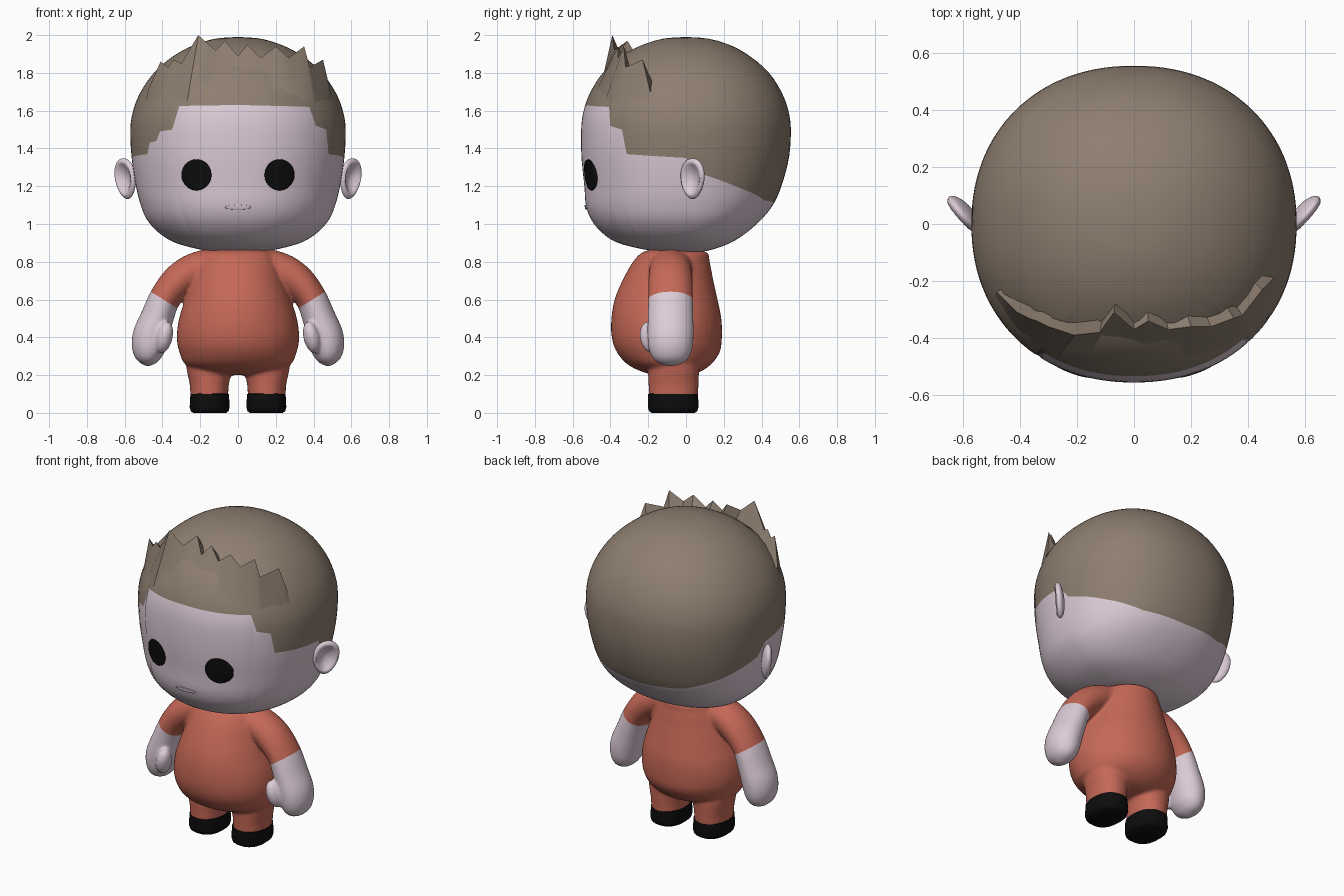
import bpy, bmesh, math
from mathutils import Vector

cube = bpy.data.objects.get("Cube")
if cube:
    bpy.data.objects.remove(cube)


def material(name, r, g, b):
    m = bpy.data.materials.new(name)
    m.use_nodes = True
    m.diffuse_color = (r, g, b, 1)
    m.node_tree.nodes["Principled BSDF"].inputs["Base Color"].default_value = (r, g, b, 1)
    return m


SKIN = material("pale_skin", .72, .60, .68)
HAIR = material("brown_hair", .27, .21, .163)
RED = material("red_cloth", .56, .138, .093)
BLACK = material("black", .004, .004, .004)


def sample(rows, u):
    """Smooth curve through rows, u from 0 to 1."""
    n = len(rows) - 1
    i = min(int(u * n), n - 1)
    t = u * n - i
    quad = zip(rows[max(i - 1, 0)], rows[i], rows[i + 1], rows[min(i + 2, n)])
    return [b + .5 * t * (c - a + t * (2*a - 5*b + 4*c - d + t * (3*(b - c) + d - a)))
            for a, b, c, d in quad]


def resample(rows, count):
    return [sample(rows, i / count) for i in range(count + 1)]


def ring_point(row, angle, cx=0, cy=0, power=1):
    """Point on a rounded section; angle 0 is the front, positive toward +x."""
    z, half, front, back = row
    s, c = math.sin(angle), math.cos(angle)
    x = math.copysign(abs(s) ** power, s) * half
    y = -front * c ** power if c > 0 else back * (-c) ** power
    return Vector((cx + x, cy + y, z))


def loft(bm, rings, closed=True):
    """Skin a list of point rings; returns faces row by row."""
    vs = [[bm.verts.new(p) for p in r] for r in rings]
    n = len(vs[0])
    return [[bm.faces.new((a[j], a[(j + 1) % n], b[(j + 1) % n], b[j]))
             for j in range(n if closed else n - 1)] for a, b in zip(vs, vs[1:])]


def section_loft(bm, rows, cx=0, cy=0, power=1, sides=48):
    loft(bm, [[ring_point(r, math.tau * j / sides, cx, cy, power) for j in range(sides)]
              for r in rows])


def finish(name, bm, mats, angle=60):
    bmesh.ops.remove_doubles(bm, verts=bm.verts, dist=.0003)
    bmesh.ops.recalc_face_normals(bm, faces=bm.faces)
    me = bpy.data.meshes.new(name)
    bm.to_mesh(me)
    bm.free()
    for m in mats:
        me.materials.append(m)
    me.polygons.foreach_set("use_smooth", [True] * len(me.polygons))
    me.set_sharp_from_angle(angle=math.radians(angle))
    ob = bpy.data.objects.new(name, me)
    bpy.context.collection.objects.link(ob)
    return ob


# Head profile: height, half width, front depth, back depth
HEAD = [(.85, 0, 0, 0), (.852, .1, .1, .07), (.865, .2, .22, .14), (.9, .33, .36, .235),
        (.95, .415, .44, .315), (1.02, .48, .5, .395), (1.1, .515, .53, .46),
        (1.2, .54, .538, .505), (1.35, .563, .553, .545), (1.5, .57, .555, .555),
        (1.6, .555, .542, .542), (1.7, .515, .505, .505), (1.8, .445, .44, .44),
        (1.88, .355, .35, .35), (1.94, .25, .25, .25), (1.98, .125, .125, .125), (1.99, 0, 0, 0)]
POWER = .93


def head_u(z):
    lo, hi = 0, 1
    for _ in range(30):
        mid = (lo + hi) / 2
        lo, hi = (mid, hi) if sample(HEAD, mid)[0] < z else (lo, mid)
    return lo


def head_front(x, z, lift):
    _, half, front, _ = sample(HEAD, head_u(z))
    e = 2 / POWER
    return Vector((x, -front * (1 - abs(x / half) ** e) ** (1 / e) - lift, z))


# Stepped hairline: angle from the front in degrees, height
BACK_LINE = [(57, 1.37), (90, 1.35), (96, 1.27), (123, 1.19), (150, 1.125), (180, 1.11)]
LINES = {1: [(0, 1.63), (42, 1.62), (45, 1.52), (54, 1.5)] + BACK_LINE,
         -1: [(0, 1.63), (33, 1.625), (36, 1.5), (45, 1.49), (48, 1.44), (54, 1.43)] + BACK_LINE}


def hairline(deg):
    line = LINES[1 if deg >= 0 else -1]
    for (a, za), (b, zb) in zip(line, line[1:]):
        if abs(deg) <= b:
            return za + (zb - za) * (abs(deg) - a) / (b - a)


# Head: face rows run up to the hairline, hair rows from there to the crown
bm = bmesh.new()
ROWS = 30
degs = range(-180, 180, 3)
starts = [head_u(hairline(d)) for d in degs]
rings = []
for k in range(2 * ROWS + 1):
    t = k / ROWS
    rings.append([ring_point(sample(HEAD, s * t if t <= 1 else s + (1 - s) * (t - 1)),
                             math.radians(d), power=POWER) for d, s in zip(degs, starts)])
for k, row in enumerate(loft(bm, rings)):
    for f in row:
        f.material_index = int(k >= ROWS)
finish("head", bm, [SKIN, HAIR], 180)

# Jagged fringe: tips and valleys, rising off the forehead and closing on the dome
TIPS = [(-.48, -.24, 1.70), (-.41, -.31, 1.86), (-.37, -.33, 1.83), (-.34, -.34, 1.87),
        (-.3, -.36, 1.85), (-.21, -.39, 2.0), (-.12, -.38, 1.92), (-.07, -.31, 1.97),
        (0, -.37, 1.89), (.05, -.34, 1.95), (.12, -.37, 1.88), (.2, -.36, 1.94),
        (.27, -.36, 1.88), (.35, -.33, 1.94), (.38, -.32, 1.83), (.45, -.23, 1.87),
        (.49, -.19, 1.70)]
bm = bmesh.new()
base, top, rear = [], [], []
for x, y, z in TIPS:
    base.append(ring_point(sample(HEAD, head_u(1.645)), math.atan2(x, -y), power=POWER))
    top.append(Vector((x, y, z)))
    bx, by = x * .92, y * .86
    dome = math.sqrt(max(0, 1 - (bx / .57) ** 2 - (by / .56) ** 2))
    rear.append(Vector((bx, by, 1.42 + .55 * dome)))
loft(bm, [base, top, rear], closed=False)
finish("hair_fringe", bm, [HAIR], 35)


# Eyes and mouth: thin plates following the face
def face_plate(name, cx, cz, rx, rz, mat):
    bm = bmesh.new()
    rings = []
    for r, lift in ((0, .008), (.35, .008), (.7, .008), (.97, .007), (1, -.003)):
        rings.append([head_front(cx + rx * r * math.cos(a), cz + rz * r * math.sin(a), lift)
                      for a in (math.tau * j / 36 for j in range(36))])
    loft(bm, rings)
    finish(name, bm, [mat])


face_plate("mouth", 0, 1.088, .07, .012, SKIN)

for side, label in ((1, "left"), (-1, "right")):
    face_plate(label + "_eye", side * .22, 1.26, .08, .083, BLACK)

    # Ear: flattened ball with a hollowed front, turned outward
    bm = bmesh.new()
    bmesh.ops.create_uvsphere(bm, u_segments=32, v_segments=24, radius=1)
    turn = math.radians(-40)
    for v in bm.verts:
        n, w, h = v.co
        rim = math.hypot(w, h)
        if n > 0 and rim < .8:
            n -= 1.5 * (1 - (rim / .8) ** 2)
        n, w, h = n * .032, w * (.078 + .012 * h), h * .108
        v.co = (side * (.596 + n * math.cos(turn) - w * math.sin(turn) + .1 * h),
                .035 + n * math.sin(turn) + w * math.cos(turn), 1.24 + h)
    finish(label + "_ear", bm, [SKIN])

    # Shoe
    bm = bmesh.new()
    section_loft(bm, [(0, 0, 0, 0), (0, .088, .115, .115), (.01, .1, .128, .128),
                      (.03, .106, .134, .134), (.1, .102, .132, .132), (.103, .09, .12, .12),
                      (.103, 0, 0, 0)], side * .15, -.068, .85)
    finish(label + "_shoe", bm, [BLACK], 50)

# Body: torso, legs, arms and thumbs fused into one soft skin
bm = bmesh.new()
TORSO = [(.2, 0, 0, 0), (.205, .15, .09, .14), (.25, .272, .2, .225), (.32, .31, .265, .278),
         (.4, .324, .293, .29), (.5, .312, .295, .287), (.6, .28, .278, .267),
         (.7, .245, .237, .245), (.8, .21, .18, .225), (.855, .17, .12, .2), (.875, 0, 0, 0)]
section_loft(bm, resample(TORSO, 40), cy=-.1)
LEG = [(.08, 0, 0, 0), (.081, .099, .13, .13), (.15, .103, .132, .132), (.22, .118, .135, .135),
       (.3, .13, .13, .13), (.4, .1, .1, .1), (.42, 0, 0, 0)]
# Arm path: x, z, in-plane radius, depth radius
ARM = [(.1, .79, 0, 0), (.12, .785, .08, .1), (.22, .755, .095, .112), (.31, .7, .092, .117),
       (.385, .61, .083, .118), (.43, .5, .088, .121), (.465, .4, .095, .122),
       (.475, .32, .083, .11), (.477, .27, .05, .075), (.478, .243, 0, 0)]
for side in (1, -1):
    section_loft(bm, LEG, side * .152, -.066, .93)
    path = resample(ARM, 45)
    rings = []
    for i, (x, z, r, ry) in enumerate(path):
        a, b = path[max(i - 1, 0)], path[min(i + 1, len(path) - 1)]
        t = Vector((b[0] - a[0], b[1] - a[1])).normalized()
        rings.append([(side * (x - t.y * r * math.cos(q)), -.082 + ry * math.sin(q),
                       z + t.x * r * math.cos(q)) for q in (math.tau * j / 40 for j in range(40))])
    loft(bm, rings)
    thumb = bmesh.ops.create_uvsphere(bm, u_segments=24, v_segments=16, radius=1)["verts"]
    for v in thumb:
        x, y, z = v.co
        v.co = (side * (.39 + .045 * x - .015 * z), -.19 + .055 * y - .01 * z, .4 + .085 * z)
body = finish("body", bm, [RED, SKIN], 180)
remesh = body.modifiers.new("fuse", "REMESH")
remesh.mode = "VOXEL"
remesh.voxel_size = .009
soft = body.modifiers.new("soften", "SMOOTH")
soft.factor, soft.iterations = .5, 10
fused = bpy.data.meshes.new_from_object(body.evaluated_get(bpy.context.evaluated_depsgraph_get()))
body.modifiers.clear()

# Cut the cuffs and colour the bare forearms
bm = bmesh.new()
bm.from_mesh(fused)
cuffs = [(s, Vector((s * .395, 0, .6)), Vector((s * .53, 0, -.85))) for s in (1, -1)]
for s, co, no in cuffs:
    bmesh.ops.bisect_plane(bm, geom=bm.verts[:] + bm.edges[:] + bm.faces[:],
                           plane_co=co, plane_no=no)
for f in bm.faces:
    c = f.calc_center_median()
    outer = .327 - .2 * max(0, c.z - .45)
    f.material_index = int(any(c.x * s > outer and (c - co).dot(no) > 0 for s, co, no in cuffs))
    f.smooth = True
bm.to_mesh(body.data)
bm.free()
body.data.polygons.foreach_set("use_smooth", [True] * len(body.data.polygons))
